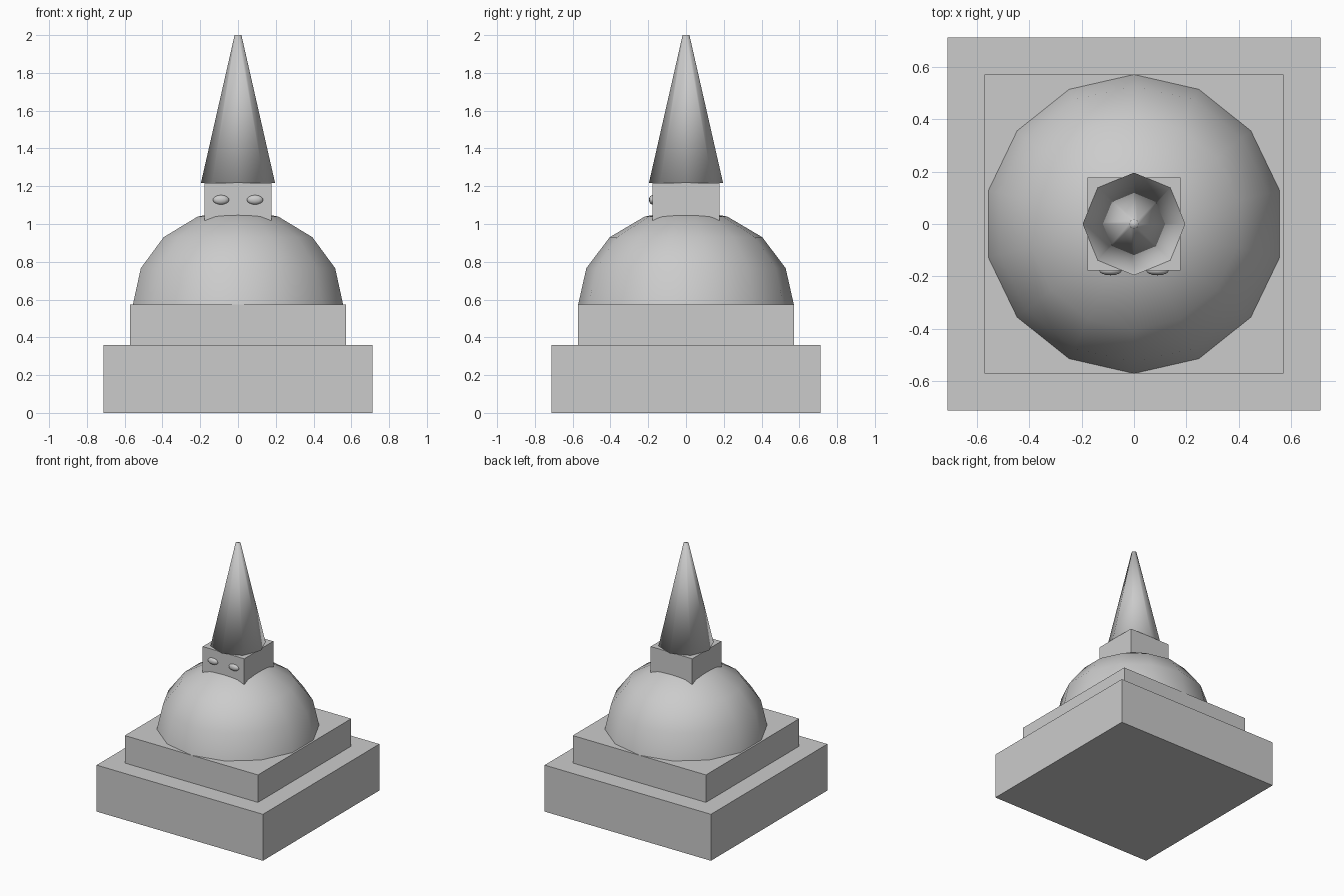
import bpy, bmesh, math
from mathutils import Vector

if "Cube" in bpy.data.objects:
    bpy.data.objects.remove(bpy.data.objects["Cube"])


def finish(name, bm, smooth=False):
    bmesh.ops.recalc_face_normals(bm, faces=bm.faces)
    mesh = bpy.data.meshes.new(name)
    bm.to_mesh(mesh)
    bm.free()
    for poly in mesh.polygons:
        poly.use_smooth = smooth
    obj = bpy.data.objects.new(name, mesh)
    bpy.context.collection.objects.link(obj)
    return obj


def box(name, half, z0, z1):
    bm = bmesh.new()
    bmesh.ops.create_cube(bm, size=1)
    bmesh.ops.scale(bm, verts=bm.verts, vec=(2 * half, 2 * half, z1 - z0))
    bmesh.ops.translate(bm, verts=bm.verts, vec=(0, 0, (z0 + z1) / 2))
    return finish(name, bm)


def lathe(name, profile, sides):
    """Smooth solid of revolution; one corner of each ring points to +y."""
    bm = bmesh.new()
    rings = []
    for r, z in profile:
        angles = [2 * math.pi * i / sides for i in range(sides)]
        rings.append([bm.verts.new((r * math.sin(a), r * math.cos(a), z)) for a in angles])
    for low, high in zip(rings, rings[1:]):
        for i in range(sides):
            j = (i + 1) % sides
            bm.faces.new((low[i], low[j], high[j], high[i]))
    bm.faces.new(rings[0])
    bm.faces.new(rings[-1])
    bmesh.ops.remove_doubles(bm, verts=bm.verts, dist=1e-5)
    return finish(name, bm, True)


# Stepped square plinth
box("lower_plinth", 0.713, 0, 0.36)
box("upper_plinth", 0.571, 0.36, 0.573)

# Half-sphere dome, 14 sides, rings every 22.5 degrees, flattened slightly
bm = bmesh.new()
sides, radius, height, base = 14, 0.571, 0.505, 0.573
pole = bm.verts.new((0, 0, base + height))
previous = None
for k in range(4):
    t = math.radians(22.5 * k)
    ring = []
    for i in range(sides):
        a = 2 * math.pi * i / sides
        r = radius * math.cos(t)
        ring.append(bm.verts.new((r * math.sin(a), r * math.cos(a), base + height * math.sin(t))))
    if previous:
        for i in range(sides):
            j = (i + 1) % sides
            bm.faces.new((previous[i], previous[j], ring[j], ring[i]))
    previous = ring
for i in range(sides):
    bm.faces.new((previous[i], previous[(i + 1) % sides], pole))
finish("dome", bm, True)

# Square block sunk into the dome top
box("tower_block", 0.178, 1.0, 1.218)

# Eight-sided spire with a tiny flat tip
lathe("spire", [(0.196, 1.218), (0.018, 2.0)], 8)

# Pair of flattened eyes on the front of the block
for side, x in (("left", -0.09), ("right", 0.09)):
    bm = bmesh.new()
    bmesh.ops.create_uvsphere(bm, u_segments=12, v_segments=8, radius=1)
    bmesh.ops.scale(bm, verts=bm.verts, vec=(0.043, 0.018, 0.025))
    bmesh.ops.translate(bm, verts=bm.verts, vec=Vector((x, -0.178, 1.128)))
    finish(side + "_eye", bm, True)
